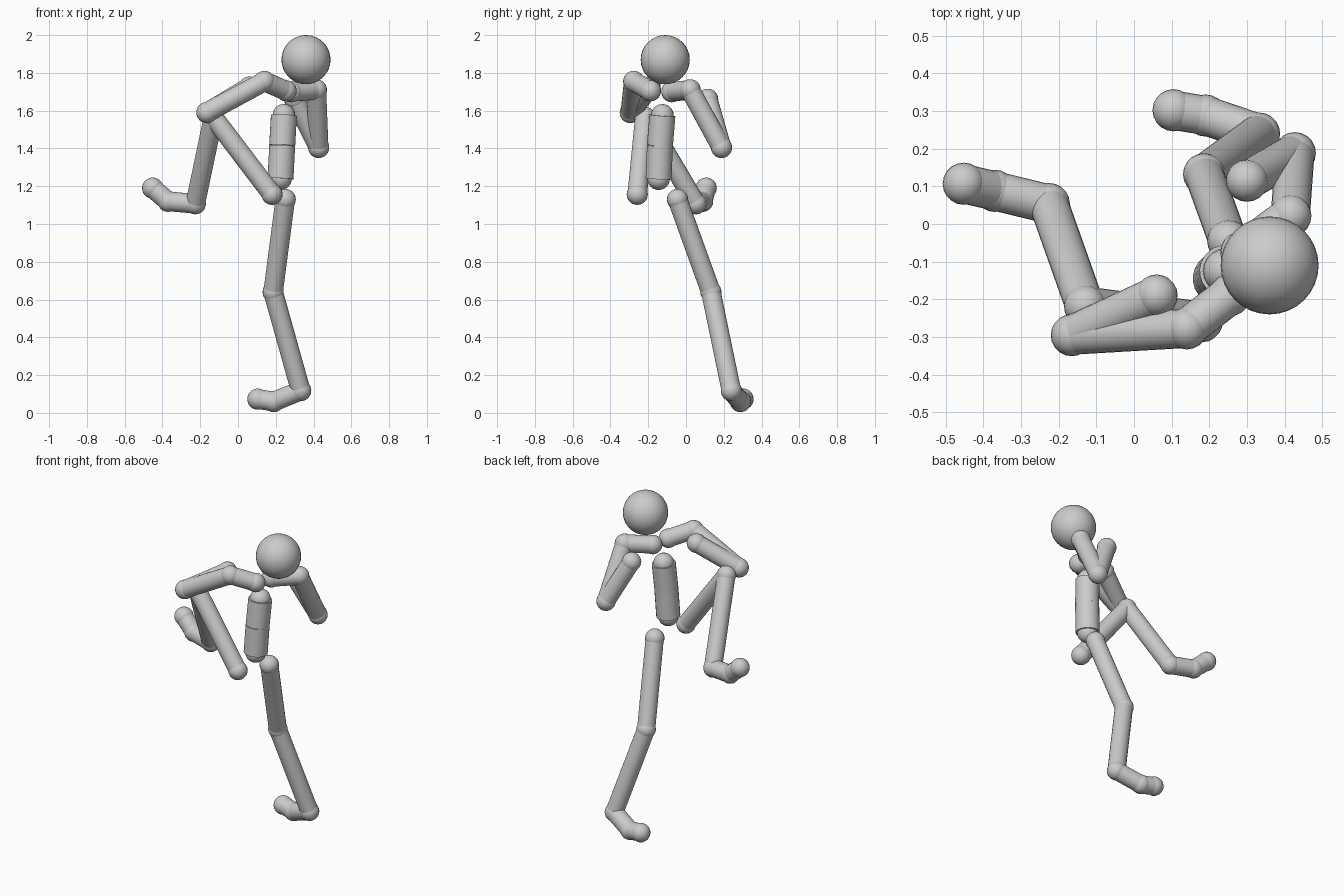
import bpy
from mathutils import Vector

if "Cube" in bpy.data.objects:
    bpy.data.objects.remove(bpy.data.objects["Cube"])

grey = bpy.data.materials.new("plain grey")
grey.diffuse_color = (0.6, 0.6, 0.6, 1)
grey.use_nodes = True
grey.node_tree.nodes["Principled BSDF"].inputs["Base Color"].default_value = grey.diffuse_color


def finish(name):
    ob = bpy.context.object
    ob.name = name
    ob.data.materials.append(grey)
    bpy.ops.object.shade_smooth_by_angle()


def ball(name, centre, radius, rings=12, segments=20):
    bpy.ops.mesh.primitive_uv_sphere_add(segments=segments, ring_count=rings,
                                         radius=radius, location=centre)
    finish(name)


def rod(name, a, b, radius):
    a, b = Vector(a), Vector(b)
    bpy.ops.mesh.primitive_cylinder_add(
        vertices=24, radius=radius, depth=(b - a).length, location=(a + b) / 2,
        rotation=(b - a).to_track_quat('Z', 'Y').to_euler())
    finish(name)


def chain(name, joints, parts, rod_r=0.052, ball_r=0.056):
    """Joint balls along a path with a rod between each pair."""
    for i, p in enumerate(joints):
        ball(f"{name}_joint_{i + 1}", p, ball_r)
    for part, a, b in zip(parts, joints, joints[1:]):
        rod(f"{name}_{part}", a, b, rod_r)


# Head
ball("head", (0.36, -0.11, 1.87), 0.13, 16, 32)

# Two-part torso
chain("torso", [(0.243, -0.125, 1.575), (0.234, -0.138, 1.415), (0.225, -0.145, 1.24)],
      ["chest", "belly"], 0.069, 0.06)

# Arms: collar, shoulder, elbow, hand
arm_parts = ["collar", "upper_arm", "forearm"]
chain("right_arm", [(0.255, -0.188, 1.705), (0.14, -0.277, 1.755),
                    (-0.165, -0.295, 1.59), (0.06, -0.19, 1.725)], arm_parts)
chain("left_arm", [(0.285, -0.075, 1.70), (0.415, 0.022, 1.71),
                   (0.427, 0.188, 1.405), (0.30, 0.115, 1.66)], arm_parts)

# Legs: hip, knee, ankle, ball of foot, toe
leg_parts = ["thigh", "shin", "foot", "toe"]
chain("right_leg", [(0.18, -0.258, 1.157), (-0.13, -0.218, 1.565), (-0.226, 0.053, 1.107),
                    (-0.37, 0.088, 1.12), (-0.452, 0.107, 1.19)], leg_parts)
chain("left_leg", [(0.25, -0.045, 1.13), (0.186, 0.132, 0.64), (0.332, 0.24, 0.118),
                   (0.19, 0.288, 0.06), (0.105, 0.302, 0.073)], leg_parts)
